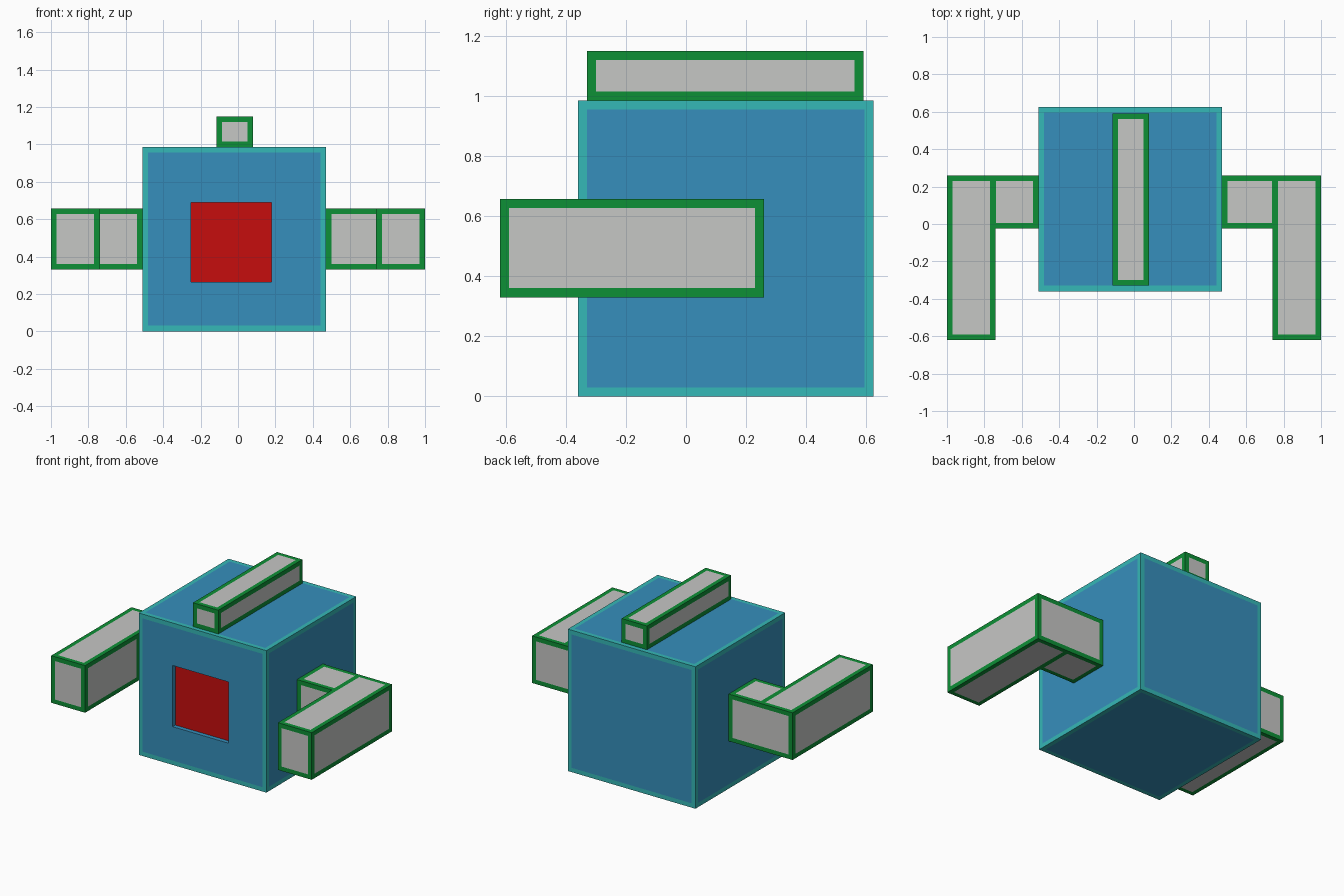
import bpy
import bmesh

if "Cube" in bpy.data.objects:
    bpy.data.objects.remove(bpy.data.objects["Cube"], do_unlink=True)

BORDER = 0.03


def material(name, r, g, b):
    """Flat material from 0-255 sRGB values."""
    lin = [((c / 255 + 0.055) / 1.055) ** 2.4 if c > 10 else c / 255 / 12.92 for c in (r, g, b)]
    m = bpy.data.materials.new(name)
    m.use_nodes = True
    m.diffuse_color = (*lin, 1)
    bsdf = m.node_tree.nodes["Principled BSDF"]
    bsdf.inputs["Base Color"].default_value = (*lin, 1)
    bsdf.inputs["Roughness"].default_value = 0.8
    return m


teal = material("teal trim", 53, 184, 183)
blue = material("blue panel", 54, 143, 188)
red = material("red window", 198, 13, 13)
green = material("green trim", 13, 144, 54)
grey = material("grey panel", 198, 199, 197)


def prism(bm, outline, z0, z1):
    """Upright prism side walls; returns the lower and upper vertex rings."""
    low = [bm.verts.new((x, y, z0)) for x, y in outline]
    top = [bm.verts.new((x, y, z1)) for x, y in outline]
    return low, top


def inset_panels(bm):
    """Frame every face with a border and give the inner face material 1."""
    bmesh.ops.recalc_face_normals(bm, faces=bm.faces[:])
    panels = bm.faces[:]
    bmesh.ops.inset_individual(bm, faces=panels, thickness=BORDER, use_even_offset=True)
    for f in bm.faces:
        f.material_index = 0
    for f in panels:
        f.material_index = 1
    return panels


def finish(bm, name, mats):
    me = bpy.data.meshes.new(name)
    bm.to_mesh(me)
    bm.free()
    for m in mats:
        me.materials.append(m)
    ob = bpy.data.objects.new(name, me)
    bpy.context.collection.objects.link(ob)
    return ob


def box(bm, x0, x1, y0, y1, z0, z1):
    low, top = prism(bm, [(x0, y0), (x1, y0), (x1, y1), (x0, y1)], z0, z1)
    bm.faces.new(low[::-1])
    bm.faces.new(top)
    for i in range(4):
        j = (i + 1) % 4
        bm.faces.new((low[i], low[j], top[j], top[i]))
    return inset_panels(bm)


# Cubic body with a shallow square window sunk into the front
bm = bmesh.new()
panels = box(bm, -0.51, 0.47, -0.36, 0.625, 0, 0.985)
front = min(panels, key=lambda f: f.calc_center_median().y)
mid = front.calc_center_median()
ring = bmesh.ops.inset_individual(bm, faces=[front], thickness=0.2)
for v in front.verts:
    v.co.x = -0.25 if v.co.x < mid.x else 0.18
    v.co.z = 0.265 if v.co.z < mid.z else 0.69
walls = bmesh.ops.inset_individual(bm, faces=[front], thickness=0.0)
for v in front.verts:
    v.co.y += 0.03
for f in ring["faces"] + walls["faces"]:
    f.material_index = 1
front.material_index = 2
finish(bm, "body", (teal, blue, red))

# Long bar along the top
bm = bmesh.new()
box(bm, -0.115, 0.08, -0.33, 0.592, 0.985, 1.15)
finish(bm, "top_bar", (green, grey))


# L-shaped arms: a short upper arm out to the side, a forearm to the front
def arm(name, side, shoulder):
    elbow = 0.74
    bm = bmesh.new()
    outline = [(shoulder, -0.025), (elbow, -0.025), (elbow, -0.62),
               (1.0, -0.62), (1.0, 0.26), (elbow, 0.26), (shoulder, 0.26)]
    low, top = prism(bm, [(side * x, y) for x, y in outline], 0.33, 0.657)
    for r in (low, top):
        bm.faces.new((r[0], r[1], r[5], r[6]))
        bm.faces.new((r[1], r[2], r[3], r[4], r[5]))
    for i, j in ((0, 1), (1, 2), (2, 3), (3, 4), (6, 0)):
        bm.faces.new((low[i], low[j], top[j], top[i]))
    # one wide back face behind the elbow
    bm.faces.new((low[4], low[5], low[6], top[6], top[5], top[4]))
    inset_panels(bm)
    # upper-arm panels run right up to the elbow seam
    for v in bm.verts:
        if elbow - BORDER - 0.004 < abs(v.co.x) < elbow - BORDER + 0.004:
            v.co.x = side * (elbow - 0.003)
    finish(bm, name, (green, grey))


arm("left_arm", 1, 0.47)
arm("right_arm", -1, 0.51)
